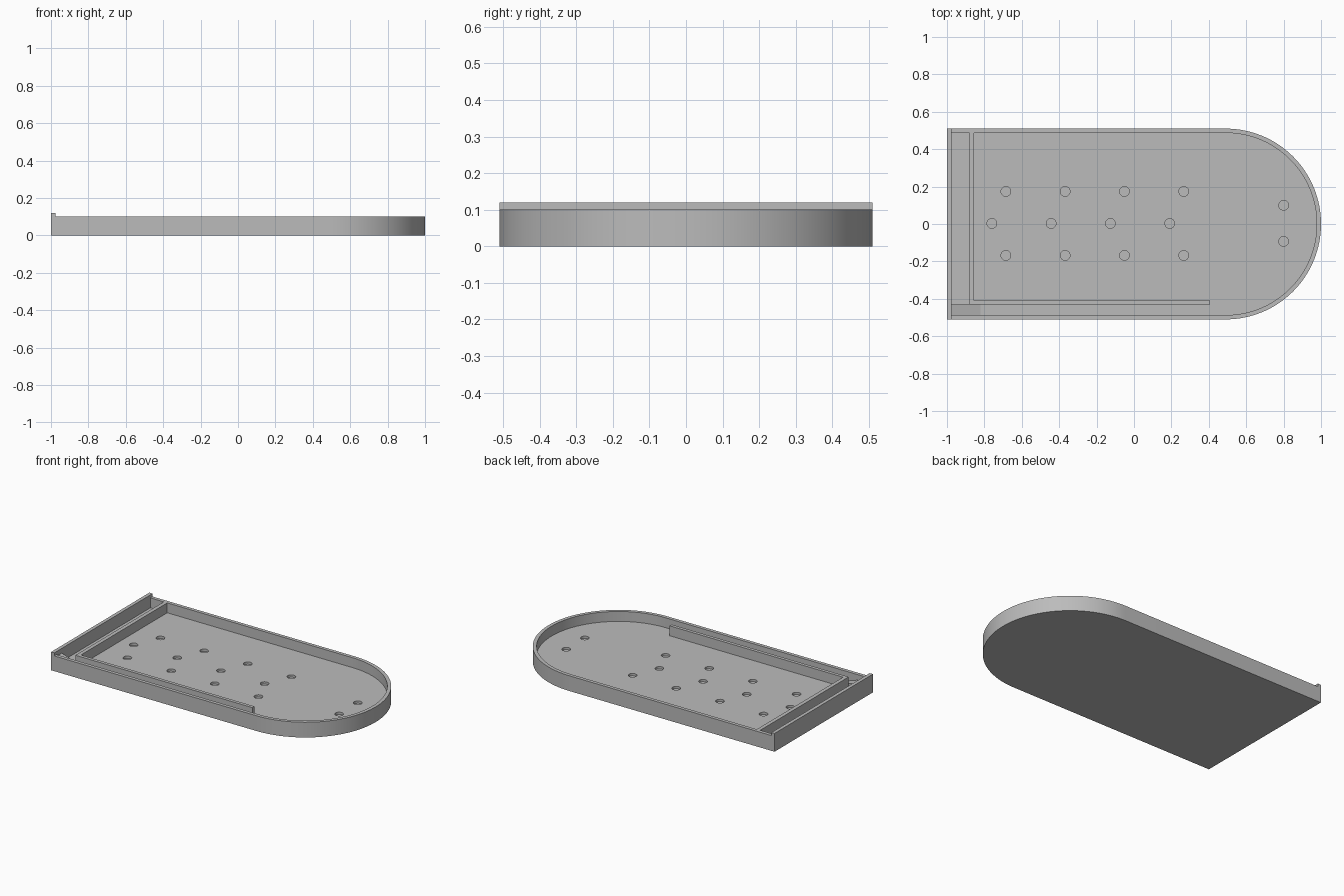
import bpy, bmesh, math

cube = bpy.data.objects.get("Cube")
if cube:
    bpy.data.objects.remove(cube, do_unlink=True)

HALF_W, WALL, FLOOR, RIM, LIP = 0.51, 0.023, 0.035, 0.10, 0.12
ARC_X = 1.0 - HALF_W

grey = bpy.data.materials.new("plain_grey")
grey.use_nodes = True
color = (0.5, 0.5, 0.5, 1.0)
grey.diffuse_color = color
grey.node_tree.nodes["Principled BSDF"].inputs["Base Color"].default_value = color


def finish(name, bm):
    bmesh.ops.recalc_face_normals(bm, faces=bm.faces)
    mesh = bpy.data.meshes.new(name)
    bm.to_mesh(mesh)
    bm.free()
    mesh.materials.append(grey)
    obj = bpy.data.objects.new(name, mesh)
    bpy.context.collection.objects.link(obj)
    return obj


def prism(name, points, offset):
    """Extrude a closed 3D outline along an offset vector."""
    bm = bmesh.new()
    face = bm.faces.new([bm.verts.new(p) for p in points])
    ext = bmesh.ops.extrude_face_region(bm, geom=[face])
    verts = [v for v in ext["geom"] if isinstance(v, bmesh.types.BMVert)]
    bmesh.ops.translate(bm, verts=verts, vec=offset)
    return finish(name, bm)


def d_outline(back_x, radius, z, steps=64):
    """Rectangle with a half-round end towards +x."""
    pts = [(back_x, radius, z), (back_x, -radius, z)]
    for i in range(steps + 1):
        a = math.pi * (i / steps - 0.5)
        pts.append((ARC_X + radius * math.cos(a), radius * math.sin(a), z))
    return pts


def carve(target, cutter):
    mod = target.modifiers.new("cut", "BOOLEAN")
    mod.operation, mod.solver, mod.object = "DIFFERENCE", "EXACT", cutter
    bpy.context.view_layer.objects.active = target
    bpy.ops.object.modifier_apply(modifier=mod.name)
    bpy.data.objects.remove(cutter, do_unlink=True)


# Tray body with a pocket leaving a thin rim
tray = prism("tray", d_outline(-1, HALF_W, 0), (0, 0, RIM))
carve(tray, prism("pocket", d_outline(-1 + WALL, HALF_W - WALL, FLOOR), (0, 0, 0.2)))

# Shallow round pits in the floor
pits = [(0.8, 0.1), (0.8, -0.093)]
for i in range(4):
    x = -0.685 + i * 0.317
    pits += [(x, 0.174), (x, -0.168), (x - 0.075, 0.003)]
bm = bmesh.new()
for x, y in pits:
    made = bmesh.ops.create_cone(bm, cap_ends=True, segments=24,
                                 radius1=0.026, radius2=0.026, depth=0.04)
    bmesh.ops.translate(bm, verts=made["verts"], vec=(x, y, FLOOR + 0.005))
carve(tray, finish("pit_cutters", bm))

# Raised lip across the square end
lip = prism("end_lip", [(-1, -HALF_W, RIM), (-1 + WALL, -HALF_W, RIM),
                        (-1 + WALL, HALF_W, RIM), (-1, HALF_W, RIM)],
            (0, 0, LIP - RIM))

# L-shaped inner partition
inner = HALF_W - WALL
divider = prism("inner_divider",
                [(-0.88, inner, FLOOR), (-0.88, -0.43, FLOOR), (0.405, -0.43, FLOOR),
                 (0.405, -0.408, FLOOR), (-0.855, -0.408, FLOOR), (-0.855, inner, FLOOR)],
                (0, 0, RIM - FLOOR))

# Wedge rising to the end of the side channel
ramp = prism("channel_ramp",
             [(-0.82, -inner, FLOOR), (-1 + WALL, -inner, FLOOR),
              (-1 + WALL, -inner, 0.088)],
             (0, inner - 0.43, 0))

bpy.ops.object.select_all(action="DESELECT")
for obj in (tray, lip, divider, ramp):
    obj.select_set(True)
bpy.context.view_layer.objects.active = tray
bpy.ops.object.shade_smooth_by_angle(angle=math.radians(30))
